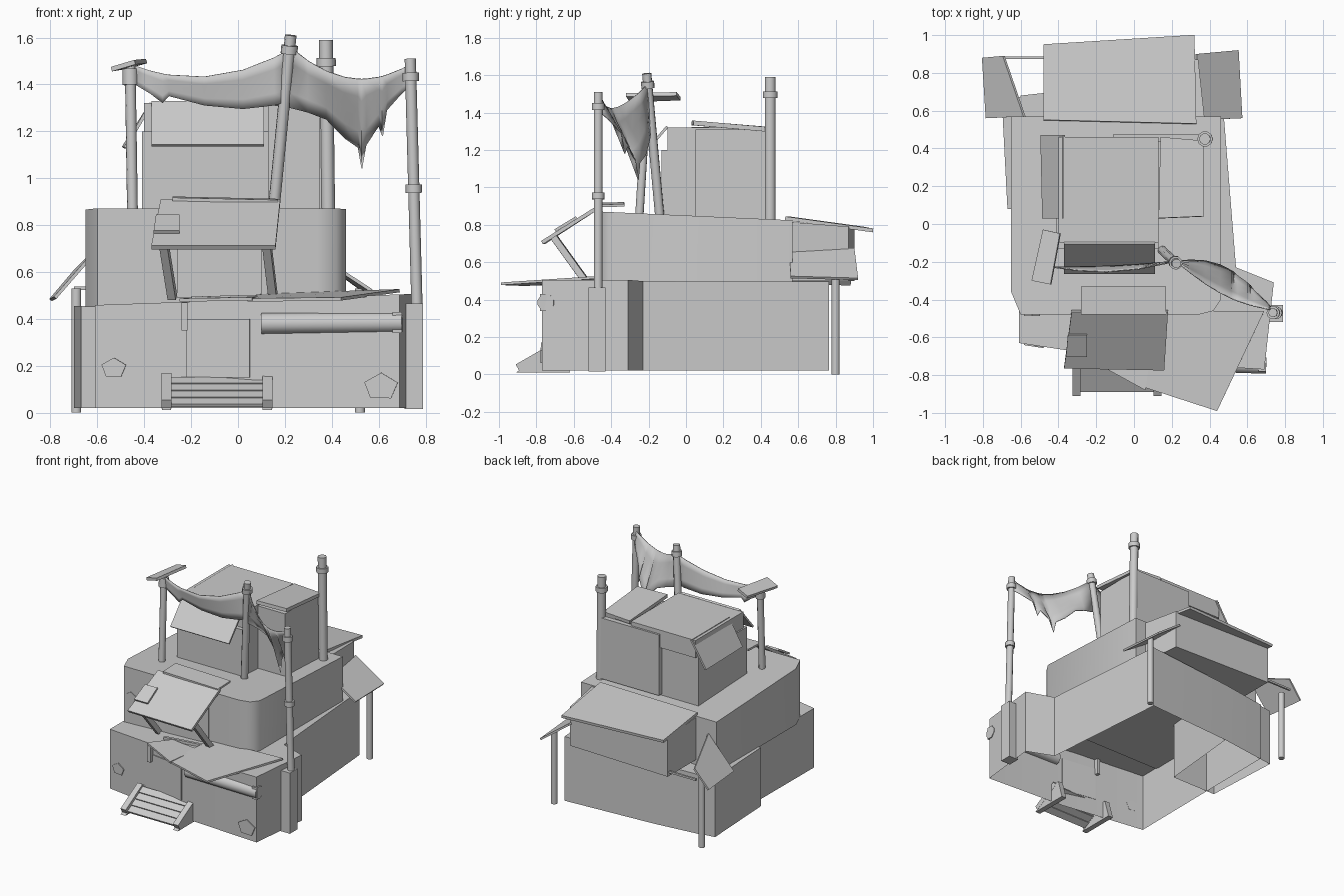
import bpy, bmesh, math
from mathutils import Vector

if "Cube" in bpy.data.objects:
    bpy.data.objects.remove(bpy.data.objects["Cube"], do_unlink=True)

clay = bpy.data.materials.new("plain grey")
clay.use_nodes = True
GREY = (0.6, 0.6, 0.6, 1)
clay.diffuse_color = GREY
clay.node_tree.nodes["Principled BSDF"].inputs["Base Color"].default_value = GREY


def make_object(name, verts, faces):
    mesh = bpy.data.meshes.new(name)
    mesh.from_pydata(verts, [], faces)
    bm = bmesh.new()
    bm.from_mesh(mesh)
    bmesh.ops.recalc_face_normals(bm, faces=bm.faces)
    bm.to_mesh(mesh)
    bm.free()
    mesh.materials.append(clay)
    obj = bpy.data.objects.new(name, mesh)
    bpy.context.scene.collection.objects.link(obj)
    return obj


def smooth(obj, angle=50):
    bpy.ops.object.select_all(action="DESELECT")
    obj.select_set(True)
    bpy.context.view_layer.objects.active = obj
    bpy.ops.object.shade_smooth_by_angle(angle=math.radians(angle))


def prism(name, outline, bottom, top, floor=True):
    """Extrude a floor plan; top is a height or a function of x and y."""
    n = len(outline)
    height = top if callable(top) else lambda x, y: top
    verts = [(x, y, bottom) for x, y in outline] + [(x, y, height(x, y)) for x, y in outline]
    faces = [tuple(range(n, n + n))]
    faces += [(i, (i + 1) % n, (i + 1) % n + n, i + n) for i in range(n)]
    if floor:
        faces.append(tuple(range(n)))
    return make_object(name, verts, faces)


def box(name, low, high):
    corners = [(low[0], low[1]), (high[0], low[1]), (high[0], high[1]), (low[0], high[1])]
    return prism(name, corners, low[2], high[2])


def sheet(name, points, thickness=0.014):
    obj = make_object(name, points, [tuple(range(len(points)))])
    solid = obj.modifiers.new("thickness", "SOLIDIFY")
    solid.thickness = thickness
    solid.offset = 0
    return obj


def pole(name, start, end, radius, sides=10):
    """Straight bar between two points."""
    a, b = Vector(start), Vector(end)
    turn = (b - a).to_track_quat("Z", "Y")
    ring = [turn @ Vector((radius * math.cos(t), radius * math.sin(t), 0))
            for t in (math.tau * (i + .5) / sides for i in range(sides))]
    verts = [a + p for p in ring] + [b + p for p in ring]
    faces = [tuple(range(sides)), tuple(range(sides, sides + sides))]
    faces += [(i, (i + 1) % sides, (i + 1) % sides + sides, i + sides) for i in range(sides)]
    obj = make_object(name, verts, faces)
    smooth(obj)
    return obj


def band(name, start, end, fraction, radius):
    a, b = Vector(start), Vector(end)
    middle, half = a.lerp(b, fraction), (b - a).normalized() * 0.018
    pole(name, middle - half, middle + half, radius)


# Ground storey, an open shell, with its wider rear block
ground_plan = [(-.61, -.63), (.05, -.73), (.69, -.77), (.74, -.31), (.54, -.23),
               (.46, .765), (-.24, .72), (-.6, .68)]
smooth(prism("ground_storey", ground_plan, .02, lambda x, y: .48 + .035 * x, floor=False), 60)
prism("ground_rear_block", [(-.67, .08), (-.3, .08), (-.24, .72), (-.7, .66)], .02, .455, floor=False)

# Middle storey
middle_plan = [(-.6, -.48), (.34, -.48), (.42, -.46), (.46, -.4), (.46, .57), (-.65, .57), (-.65, -.36)]
smooth(prism("middle_storey", middle_plan, .45, lambda x, y: .85 - .045 * y))
prism("middle_rear_block", [(-.48, .5), (.38, .5), (.34, .87), (-.48, .9)], .5,
      lambda x, y: .86 - .08 * y)

# Top storey
box("top_storey", (-.41, -.13, .83), (.13, .44, 1.2))
prism("top_storey_roof", [(-.4, -.1), (.13, -.1), (.13, .46), (-.4, .46)], 1.19,
      lambda x, y: 1.32)
box("top_side_room", (.12, .05, .83), (.35, .44, 1.31))
box("top_rear_panel", (-.11, .44, .84), (.37, .475, 1.29))
sheet("side_room_roof", [(.13, .03, 1.345), (.37, .04, 1.345), (.37, .44, 1.31), (.14, .46, 1.31)], .025)

# Sloping sheets around the walls
sheet("top_front_flap", [(-.37, -.1, 1.325), (.11, -.1, 1.325), (.11, -.26, 1.14), (-.37, -.26, 1.14)])
sheet("top_left_flap", [(-.37, .03, 1.32), (-.37, .47, 1.32), (-.49, .47, 1.13), (-.48, .03, 1.13)])
sheet("rear_roof", [(-.48, .55, .835), (.33, .53, .835), (.32, 1, .77), (-.48, .95, .78)], .02)
sheet("rear_right_awning", [(.34, .55, .67), (.33, .9, .67), (.55, .92, .51), (.57, .56, .52)])
sheet("rear_left_awning", [(-.58, .57, .72), (-.69, .89, .61), (-.8, .88, .48), (-.78, .56, .49)])
pole("rear_left_beam", (-.7, .88, .53), (-.47, .88, .53), .01, 4)
sheet("porch_sheet", [(.04, -.86, .48), (.44, -.99, .485), (.69, -.46, .52), (.1, -.46, .5)])
sheet("torn_porch_sheet", [(-.25, -.71, .48), (.06, -.88, .485), (.1, -.62, .49), (-.13, -.58, .485)])
pole("porch_beam", (-.2, -.58, .485), (.16, -.54, .495), .014, 4)

# Front awning with its ledge, struts and patch
sheet("awning_ledge", [(-.28, -.33, .915), (.17, -.33, .905), (.17, -.48, .9), (-.28, -.48, .91)])
sheet("front_awning", [(-.33, -.46, .9), (.18, -.46, .9), (.16, -.77, .705), (-.37, -.76, .705)], .02)
sheet("awning_patch", [(-.35, -.585, .84), (-.25, -.585, .84), (-.25, -.7, .77), (-.36, -.7, .77)])
for name, x, shift in (("left", .12, .03), ("right", -.32, .04)):
    pole(name + "_awning_strut", (x, -.71, .74), (x + shift, -.53, .49), .025, 4)

# Doors lying flush on the walls, window roll and bracket
box("middle_door", (-.26, -.487, .49), (.1, -.478, .75))
sheet("ground_door", [(-.22, -.691, .15), (.05, -.732, .15), (.05, -.732, .4), (-.22, -.691, .4)], .009)
pole("window_roll", (.1, -.73, .38), (.7, -.75, .385), .045)
box("porch_bracket", (-.24, -.72, .35), (-.215, -.66, .47))

# Slanted steps between solid side rails
for i in range(4):
    y, z = -.885 + i * .045, .03 + i * .03
    sheet("step_%d" % (i + 1), [(-.3, y, z), (.13, y, z), (.13, y + .045, z + .025), (-.3, y + .045, z + .025)], .016)
for name, x in (("left", .125), ("right", -.305)):
    pole(name + "_step_rail", (x, -.9, .035), (x, -.7, .15), .03, 4)
    sheet(name + "_step_side", [(x, -.91, .01), (x, -.62, .01), (x, -.66, .15), (x, -.72, .14)], .04)

# Posts under the rear awnings
for name, x, top in (("left", .52, .53), ("right", -.69, .53)):
    pole(name + "_rear_post", (x, .8, 0), (x, .8, top), .022)

# Roof poles with bands
poles = {
    "rear_pole": ((.385, .45, .8), (.375, .45, 1.59), .03, (.88,)),
    "left_canopy_pole": ((.765, -.47, .4), (.735, -.47, 1.51), .024, (.5, .93)),
    "right_canopy_pole": ((-.45, -.25, .84), (-.46, -.21, 1.48), .023, (.9, .95)),
    "middle_canopy_pole": ((.15, -.14, .84), (.225, -.21, 1.61), .025, (.92,)),
}
for name, (start, end, radius, bands) in poles.items():
    pole(name, start, end, radius)
    for fraction in bands:
        band(name + "_band", start, end, fraction, radius + .011)
prism("pole_footing", [(.71, -.52), (.79, -.52), (.79, -.43), (.71, -.43)], .015, .465)
sheet("pole_cap", [(-.54, -.3, 1.465), (-.44, -.32, 1.495), (-.39, -.05, 1.5), (-.48, -.03, 1.475)], .02)


def canopy(name, start, end, sag, hem, front, back):
    """Hanging cloth: sagging upper edge, swung forward, and a ragged hem of
    (fraction, height), blown backward."""
    a, b = Vector(start), Vector(end)
    rows, verts, faces = 5, [], []
    for t, low in hem:
        top = a.lerp(b, t)
        top.z -= sag * 4 * t * (1 - t)
        for r in range(rows):
            s = r / (rows - 1)
            shift = (s * back - (1 - s) * front) * math.sin(math.pi * t)
            verts.append((top.x, top.y + shift, top.z + (low - top.z) * s))
    for c in range(len(hem) - 1):
        for r in range(rows - 1):
            k = c * rows + r
            faces.append((k, k + 1, k + rows + 1, k + rows))
    cloth = make_object(name, verts, faces)
    smooth(cloth, 80)
    cloth.modifiers.new("thickness", "SOLIDIFY").thickness = .006


canopy("right_canopy", (-.44, -.23, 1.48), (.22, -.2, 1.55), .08,
       [(0, 1.4), (.1, 1.36), (.18, 1.32), (.22, 1.35), (.45, 1.31), (.7, 1.295), (.9, 1.31), (1, 1.33)], .04, -.01)
canopy("left_canopy", (.22, -.2, 1.56), (.74, -.46, 1.49), .1,
       [(0, 1.3), (.15, 1.28), (.3, 1.25), (.45, 1.17), (.56, 1.13), (.59, 1.04), (.63, 1.14),
        (.73, 1.22), (.76, 1.18), (.8, 1.29), (.92, 1.36), (1, 1.4)], .05, .1)


# Worn patches on the walls
def patch(name, x, y, z, size, lean=0):
    points = [(x + size * math.cos(a), y + lean * size * math.cos(a), z + size * .8 * math.sin(a))
              for a in (math.tau * i / 5 + .3 for i in range(5))]
    sheet(name, points, .008)


patch("ground_patch_right", -.53, -.645, .19, .055, -.15)
patch("ground_patch_left", .61, -.77, .11, .075, -.06)
patch("middle_patch", -.54, -.482, .66, .045)
box("wall_vent", (.66, -.78, .34), (.7, -.73, .43))
